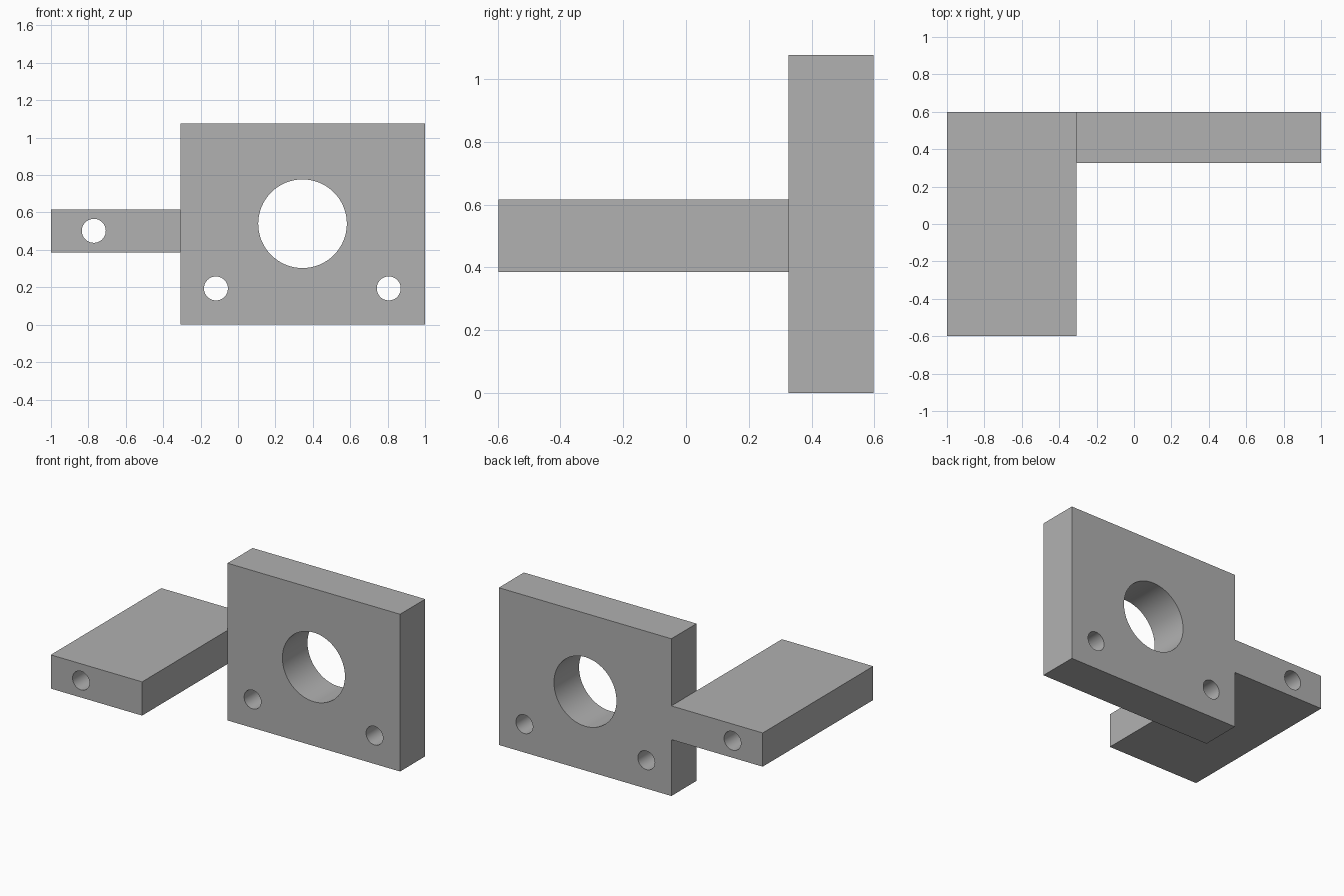
import bpy
import math

default = bpy.data.objects.get("Cube")
if default:
    bpy.data.objects.remove(default, do_unlink=True)

# One plain grey for the whole part
grey = bpy.data.materials.new("plain_grey")
grey.use_nodes = True
colour = (0.44, 0.44, 0.44, 1)
grey.diffuse_color = colour
grey.node_tree.nodes["Principled BSDF"].inputs["Base Color"].default_value = colour

BACK = 0.598


def box(name, low, high):
    centre = [(a + b) / 2 for a, b in zip(low, high)]
    bpy.ops.mesh.primitive_cube_add(size=1, location=centre)
    ob = bpy.context.object
    ob.name = name
    ob.scale = [b - a for a, b in zip(low, high)]
    bpy.ops.object.transform_apply(location=True, rotation=False, scale=True)
    ob.data.materials.append(grey)
    return ob


def combine(target, tool, operation):
    mod = target.modifiers.new(operation.lower(), "BOOLEAN")
    mod.operation = operation
    mod.solver = "EXACT"
    mod.object = tool
    bpy.context.view_layer.objects.active = target
    bpy.ops.object.modifier_apply(modifier=mod.name)
    bpy.data.objects.remove(tool, do_unlink=True)


def drill(target, x, z, radius):
    bpy.ops.mesh.primitive_cylinder_add(
        vertices=64, radius=radius, depth=3,
        location=(x, 0, z), rotation=(math.pi / 2, 0, 0))
    cutter = bpy.context.object
    cutter.name = "hole_cutter"
    cutter.hide_render = True
    cutter.data.materials.append(grey)
    combine(target, cutter, "DIFFERENCE")


# Upright plate fused with the flat side arm
bracket = box("mounting_bracket", (-0.308, 0.326, 0), (1, BACK, 1.077))
arm = box("side_arm", (-1, -BACK, 0.386), (-0.308, BACK, 0.617))
combine(bracket, arm, "UNION")

# Large bore, two bolt holes in the plate, one long hole through the arm
drill(bracket, 0.345, 0.54, 0.237)
for x, z in ((-0.118, 0.194), (0.806, 0.194), (-0.771, 0.502)):
    drill(bracket, x, z, 0.064)

# Round bore walls, crisp outer edges
bpy.ops.object.select_all(action="DESELECT")
bracket.select_set(True)
bpy.context.view_layer.objects.active = bracket
bpy.ops.object.shade_smooth_by_angle(angle=math.radians(30))
